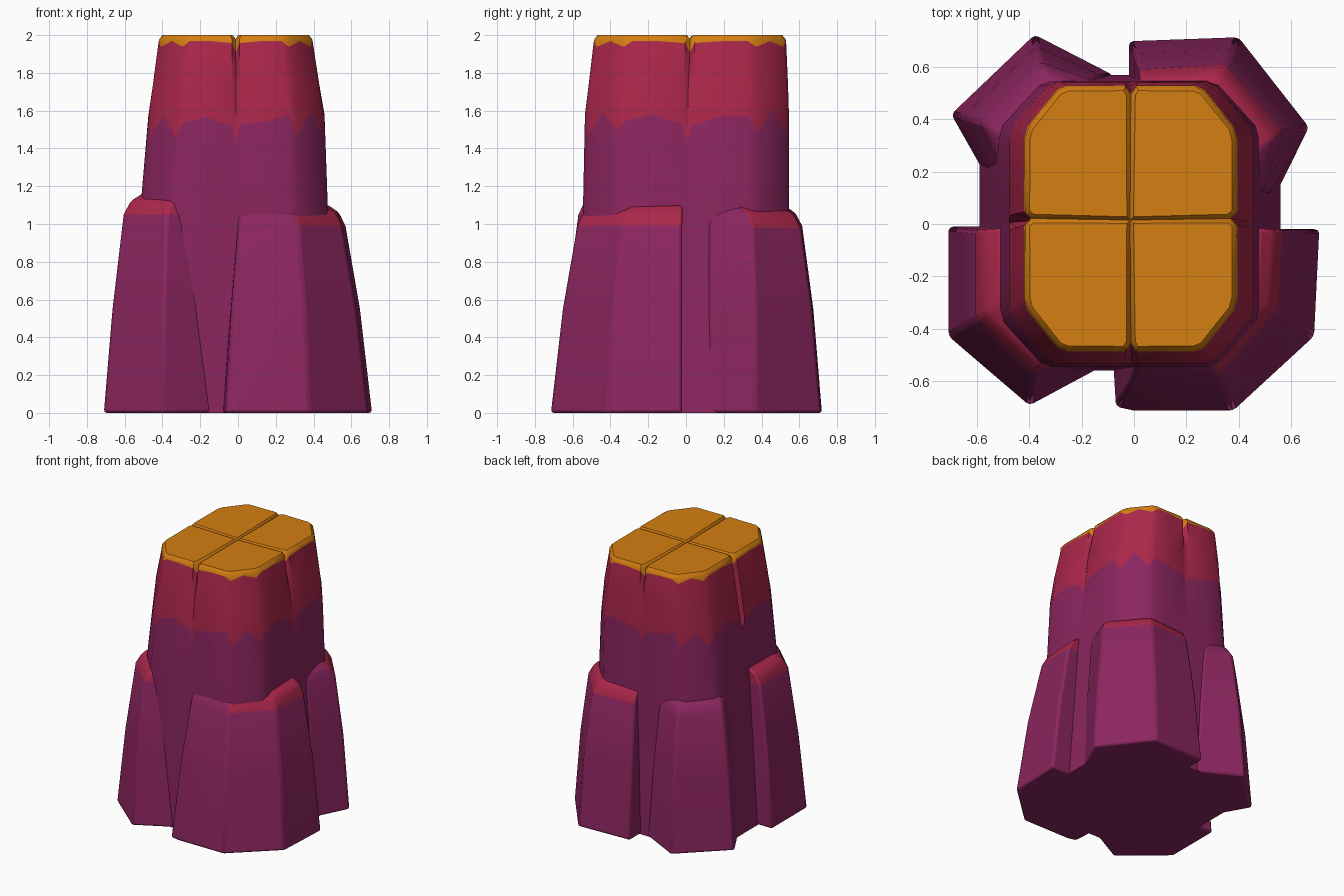
import bpy, bmesh, math, random
from mathutils import Vector

cube = bpy.data.objects.get("Cube")
if cube:
    bpy.data.objects.remove(cube)
random.seed(4)


def material(name, rgb):
    m = bpy.data.materials.new(name)
    m.use_nodes = True
    m.diffuse_color = (*rgb, 1)
    m.node_tree.nodes["Principled BSDF"].inputs["Base Color"].default_value = (*rgb, 1)
    return m


PURPLE, RED, ORANGE = 0, 1, 2
MATERIALS = [material("plum rock", (0.26, 0.019, 0.115)),
             material("crimson rock", (0.41, 0.02, 0.07)),
             material("amber top", (0.66, 0.21, 0.006))]


def loft(bm, rings, bands):
    """Skin a stack of closed rings; one material index per band."""
    loops = [[bm.verts.new(p) for p in ring] for ring in rings]
    sides = []
    for low, high, band in zip(loops, loops[1:], bands):
        for i in range(len(low)):
            k = (i + 1) % len(low)
            f = bm.faces.new((low[i], low[k], high[k], high[i]))
            f.material_index = band
            sides.append(f)
    bm.faces.new(loops[0][::-1])
    return loops, sides


def finish(bm, name, angle, bevel=0):
    bmesh.ops.recalc_face_normals(bm, faces=bm.faces)
    mesh = bpy.data.meshes.new(name)
    bm.to_mesh(mesh)
    bm.free()
    obj = bpy.data.objects.new(name, mesh)
    bpy.context.collection.objects.link(obj)
    for m in MATERIALS:
        mesh.materials.append(m)
    bpy.ops.object.select_all(action="DESELECT")
    obj.select_set(True)
    bpy.context.view_layer.objects.active = obj
    if bevel:
        mod = obj.modifiers.new("soft edges", "BEVEL")
        mod.width = bevel
        mod.segments = 2
        mod.limit_method = "ANGLE"
        mod.angle_limit = math.radians(24)
    bpy.ops.object.shade_smooth_by_angle(angle=math.radians(angle))


# Central column: a quarter outline starting at a seam, turned four times
QUARTER = [(1, 0), (1, .05), (1, .33), (1, .6), (.97, .69),
           (.83, .83), (.69, .97), (.6, 1), (.33, 1), (.05, 1)]
STAIN = [-.08, .0, .02, .03, -.05, .06, -.05, .02, .03, .0]
DRIP = [-.06, -.01, 0, 0, -.03, 0, -.03, 0, 0, -.01]
N = len(QUARTER)


def core_ring(z, left, right, front, back, groove, wave=None, jitter=0):
    cx, cy = (left + right) / 2, (front + back) / 2
    w, d = (right - left) / 2, (back - front) / 2
    ring = []
    for q in range(4):
        for j, (x, y) in enumerate(QUARTER):
            if j == 0:
                x -= groove[q]
            for _ in range(q):
                x, y = -y, x
            dz = (wave[j] if wave else 0) + random.uniform(-jitter, jitter)
            ring.append((cx + x * w, cy + y * d, z + dz))
    return ring


flat, slight, deep = [0] * 4, [.02] * 4, [.06] * 4
rings = [core_ring(0, -.59, .56, -.56, .57, flat),
         core_ring(1.1, -.515, .475, -.545, .545, flat),
         core_ring(1.53, -.475, .458, -.535, .545, flat, STAIN, .02),
         core_ring(1.74, -.45, .43, -.515, .54, [.02, .02, .13, .02]),
         core_ring(1.968, -.42, .395, -.488, .53, deep, DRIP),
         core_ring(1.98, -.416, .392, -.484, .526, deep)]
bm = bmesh.new()
loops, _ = loft(bm, rings, [PURPLE, PURPLE, RED, RED, ORANGE])
rim = loops[-1]
middle = bm.verts.new((-.015, .015, 1.975))

# Four raised pads on top, divided by the cross-shaped seam
pads = []
for q in range(4):
    edge = [rim[(q * N + j) % len(rim)] for j in range(N + 1)]
    pad = bm.faces.new([middle] + edge)
    pad.material_index = ORANGE
    pads.append(pad)
bm.normal_update()
bmesh.ops.inset_individual(bm, faces=pads, thickness=.018, depth=.021)
top = max(v.co.z for v in bm.verts)
for v in bm.verts:
    if v.co.z > 1.985:
        v.co.z += 2.0 - top
finish(bm, "central_column", 38)


# Corner buttresses: foot outline, shoulder outline, height, which shoulder faces are red
BUTTRESSES = {
    "front_left_buttress": (
        [(-.1, -.2), (-.07, -.7), (.0, -.715), (.38, -.715), (.69, -.43), (.71, -.02), (.2, -.02)],
        [(-.0, -.2), (.0, -.57), (.05, -.575), (.32, -.575), (.55, -.33), (.57, -.02), (.2, -.02)],
        1.08, lambda c: c.x > .3),
    "front_right_buttress": (
        [(-.2, -.01), (-.71, -.01), (-.71, -.43), (-.4, -.695), (-.14, -.555), (-.1, -.3)],
        [(-.2, -.02), (-.605, -.02), (-.605, -.36), (-.38, -.575), (-.28, -.53), (-.2, -.3)],
        1.14, lambda c: c.x < -.3),
    "back_right_buttress": (
        [(-.05, .3), (-.08, .57), (-.38, .725), (-.7, .42), (-.53, .12), (-.3, .1)],
        [(-.1, .3), (-.16, .55), (-.36, .62), (-.59, .39), (-.49, .16), (-.3, .1)],
        1.08, lambda c: c.x < -.5 and c.y > .3),
    "back_left_buttress": (
        [(-.02, .3), (-.02, .7), (.4, .715), (.67, .37), (.54, .11), (.3, .1)],
        [(.02, .3), (.02, .59), (.35, .61), (.57, .35), (.49, .12), (.3, .1)],
        1.07, lambda c: c.y > .3 and c.x > .05),
}


def blend(a, b, t, z, bulge=1.0):
    return [((p[0] + (q[0] - p[0]) * t) * bulge,
             (p[1] + (q[1] - p[1]) * t) * bulge, z) for p, q in zip(a, b)]


for name, (foot, shoulder, height, is_red) in BUTTRESSES.items():
    bm = bmesh.new()
    rings = [blend(foot, shoulder, 0, 0),
             blend(foot, shoulder, .5, .55, 1.01),
             blend(foot, shoulder, 1, height - .09),
             blend(foot, shoulder, 1, height - .02, .94),
             blend(foot, shoulder, 1, height + .02, .84)]
    loops, sides = loft(bm, rings, [PURPLE] * 4)
    bm.faces.new(loops[-1])
    for f in sides:
        c = f.calc_center_median()
        if c.z > height - .07 and is_red(c):
            f.material_index = RED
    finish(bm, name, 32, .016)
